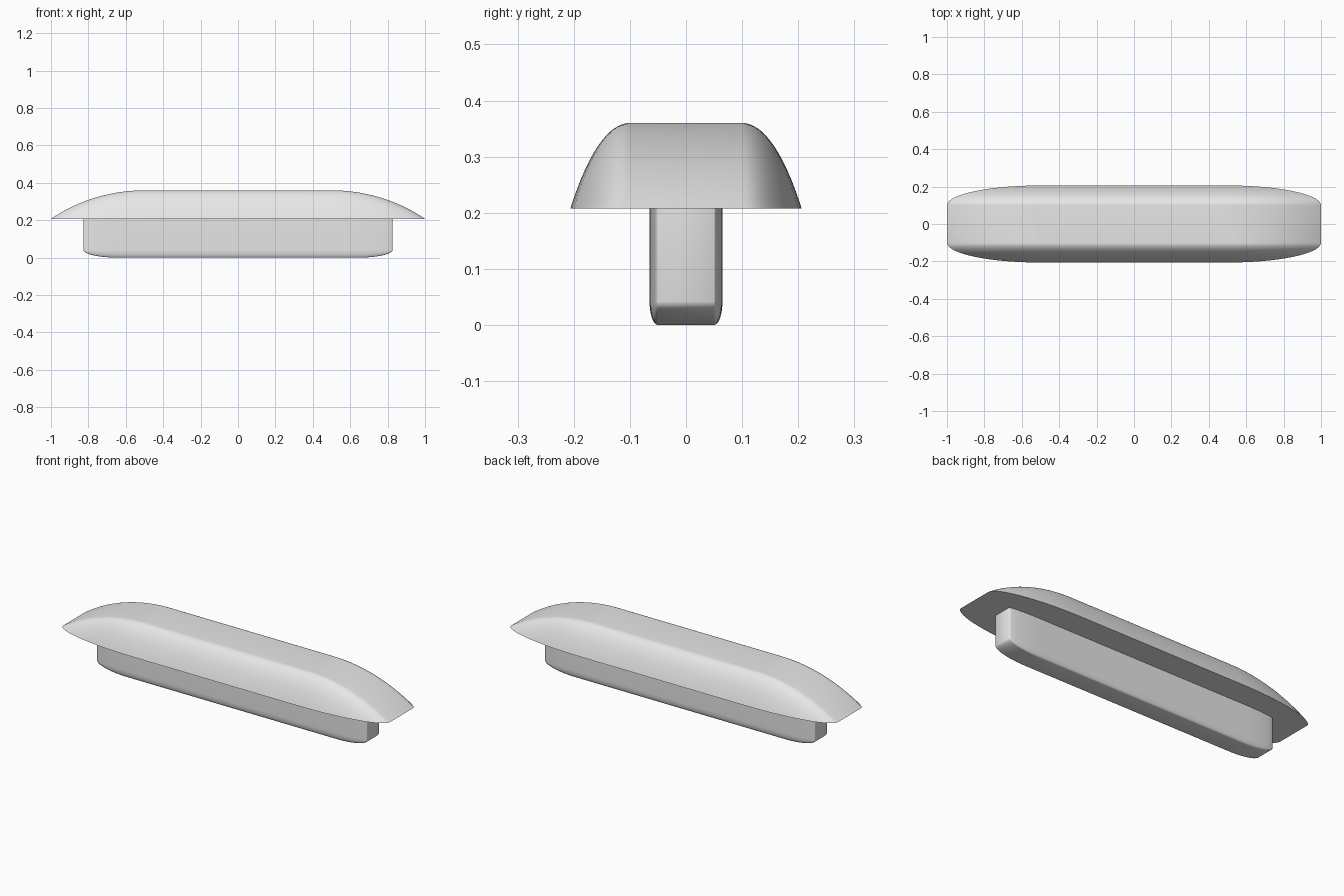
import bpy
import bmesh
from math import sin, cos, pi, radians, asin

cube = bpy.data.objects.get("Cube")
if cube:
    bpy.data.objects.remove(cube, do_unlink=True)

CORNER_STEPS = 14

grey = bpy.data.materials.new("light_grey")
grey.use_nodes = True
grey.diffuse_color = (0.8, 0.8, 0.8, 1)
grey.node_tree.nodes["Principled BSDF"].inputs["Base Color"].default_value = (0.8, 0.8, 0.8, 1)


def outline(core_x, core_y, grow_x, grow_y):
    """Rectangle grown outward with elliptical corners, counter-clockwise."""
    points = []
    for quarter, (sx, sy) in enumerate([(1, 1), (-1, 1), (-1, -1), (1, -1)]):
        for i in range(CORNER_STEPS + 1):
            a = (quarter + i / CORNER_STEPS) * pi / 2
            points.append((sx * core_x + grow_x * cos(a), sy * core_y + grow_y * sin(a)))
    return points


def loft(name, core, grow, profile):
    """Stack outlines upward; profile holds (growth fraction, height)."""
    bm = bmesh.new()
    rings = []
    for f, z in profile:
        pts = outline(core[0], core[1], grow[0] * f, grow[1] * f)
        rings.append([bm.verts.new((x, y, z)) for x, y in pts])
    n = len(rings[0])
    for low, high in zip(rings, rings[1:]):
        for i in range(n):
            j = (i + 1) % n
            bm.faces.new((low[i], low[j], high[j], high[i]))
    bm.faces.new(rings[0][::-1])
    bm.faces.new(rings[-1])
    bmesh.ops.remove_doubles(bm, verts=bm.verts[:], dist=0.00001)
    bmesh.ops.recalc_face_normals(bm, faces=bm.faces[:])
    mesh = bpy.data.meshes.new(name)
    bm.to_mesh(mesh)
    bm.free()
    mesh.materials.append(grey)
    obj = bpy.data.objects.new(name, mesh)
    bpy.context.collection.objects.link(obj)
    bpy.ops.object.select_all(action='DESELECT')
    obj.select_set(True)
    bpy.context.view_layer.objects.active = obj
    bpy.ops.object.shade_smooth_by_angle(angle=radians(35))
    return obj


# Domed cap: shallow circular arc falling from the flat top to the sharp rim
top, rim, run = 0.36, 0.208, 0.5
sag = top - rim
radius = (run ** 2 + sag ** 2) / (2 * sag)
sweep = asin(run / radius)
steps = 20
dome = []
for i in range(steps + 1):
    a = sweep * (1 - i / steps)
    dome.append((radius * sin(a) / run, top - radius * (1 - cos(a))))
loft("cap", (0.5, 0.1), (run, 0.106), dome)

# Narrow stem: rounded lower edge, then straight walls up into the cap
steps = 12
wall = []
for i in range(steps + 1):
    a = pi / 2 * i / steps
    wall.append((sin(a), 0.042 * (1 - cos(a))))
wall.append((1, 0.21))
loft("stem", (0.64, 0.05), (0.187, 0.015), wall)
